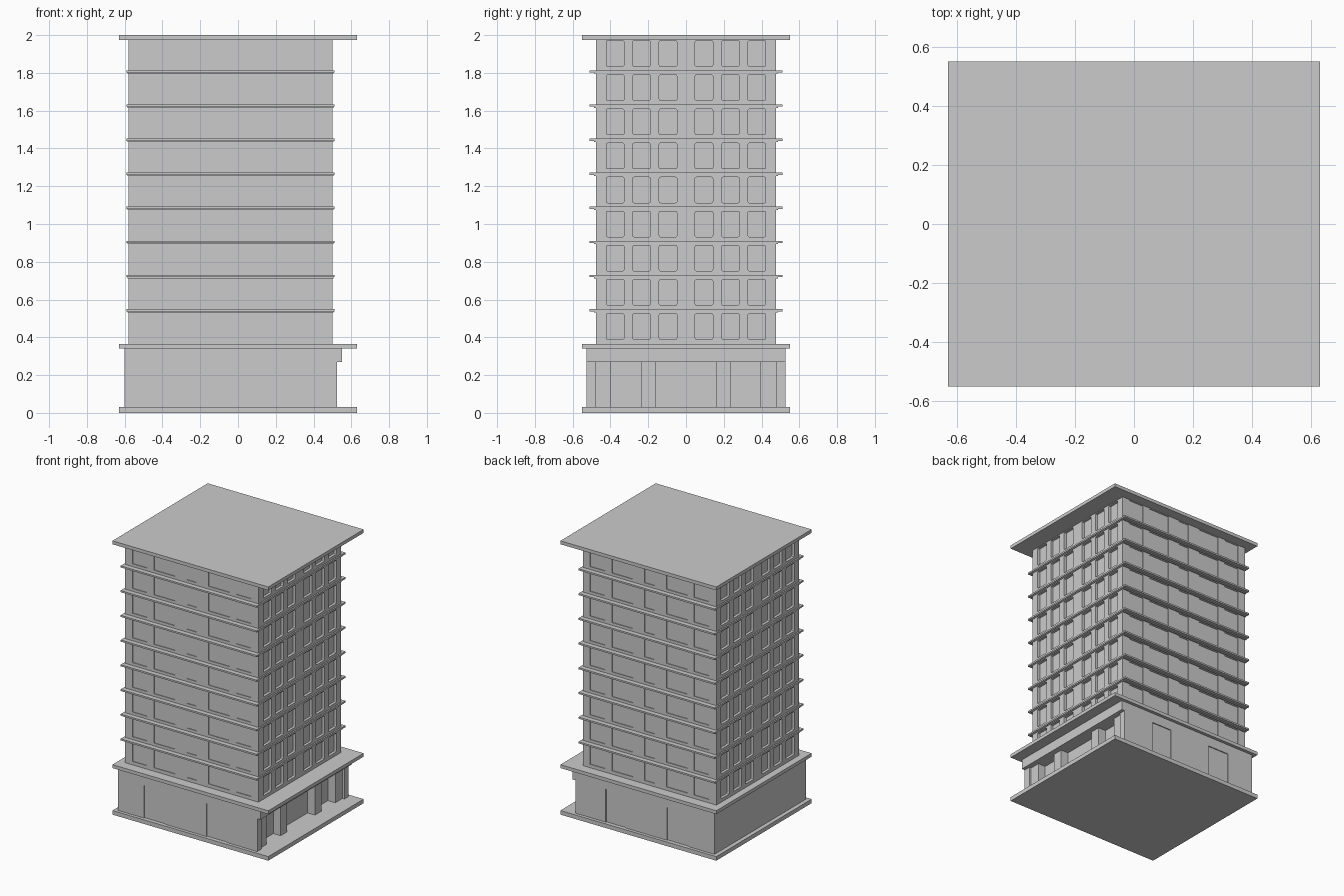
import bpy, bmesh

if "Cube" in bpy.data.objects:
    bpy.data.objects.remove(bpy.data.objects["Cube"])

FLOORS, PITCH = 9, 0.1805


def add_box(bm, x0, x1, y0, y1, z0, z1, round_x=0.0):
    """Add a box; optionally round the edges running along x."""
    verts = bmesh.ops.create_cube(bm, size=1)["verts"]
    for v in verts:
        v.co.x = x1 if v.co.x > 0 else x0
        v.co.y = y1 if v.co.y > 0 else y0
        v.co.z = z1 if v.co.z > 0 else z0
    if round_x:
        edges = {e for v in verts for e in v.link_edges
                 if abs(e.verts[0].co.x - e.verts[1].co.x) > 1e-4}
        bmesh.ops.bevel(bm, geom=list(edges), offset=round_x, segments=2,
                        profile=0.5, affect='EDGES')


def make(name, boxes):
    bm = bmesh.new()
    for b in boxes:
        add_box(bm, *b)
    bmesh.ops.recalc_face_normals(bm, faces=bm.faces)
    me = bpy.data.meshes.new(name)
    bm.to_mesh(me)
    bm.free()
    ob = bpy.data.objects.new(name, me)
    bpy.context.collection.objects.link(ob)
    return ob


def cut(target, cutter):
    mod = target.modifiers.new("openings", 'BOOLEAN')
    mod.operation = 'DIFFERENCE'
    mod.solver = 'EXACT'
    mod.object = cutter
    cutter.hide_render = True
    cutter.hide_set(True)


# Flat slabs: base, podium roof, main roof
for name, z0, z1 in (("base_slab", 0, 0.03), ("podium_roof_slab", 0.34, 0.365),
                     ("roof_slab", 1.975, 2.0)):
    make(name, [(-0.63, 0.63, -0.55, 0.55, z0, z1)])

# Ground floor with shop front recess on the right and shallow doors front and back
ground = make("ground_floor", [(-0.6, 0.525, -0.527, 0.527, 0.03, 0.34)])
openings = [(0.45, 0.7, -0.478, 0.478, 0.02, 0.27)]
for x0, x1 in ((-0.39, -0.215), (0.115, 0.28)):
    openings.append((x0, x1, -0.6, -0.52, 0.02, 0.27))
    openings.append((x0, x1, 0.52, 0.6, 0.02, 0.27))
cut(ground, make("ground_floor_cutter", openings))

# Shop front piers and the fascia above them
make("shop_front_piers", [(0.44, 0.51, y0, y1, 0.03, 0.27) for y0, y1 in
                          ((-0.48, -0.40), (-0.235, -0.16), (0.16, 0.235), (0.395, 0.48))])
make("shop_fascia", [(0.52, 0.55, -0.527, 0.527, 0.27, 0.34)])

# Tower with recessed side windows and very shallow front and back windows
tower = make("tower", [(-0.58, 0.50, -0.477, 0.477, 0.365, 1.975)])
windows = []
for floor in range(FLOORS):
    z0 = 0.39 + floor * PITCH
    z1 = z0 + 0.136
    for s in (-1, 1):
        for c in (0.095, 0.235, 0.375):
            y0, y1 = s * c - 0.047, s * c + 0.047
            windows.append((0.48, 0.6, y0, y1, z0, z1, 0.008))
            windows.append((-0.7, -0.56, y0, y1, z0, z1, 0.008))
        for c, w in ((0, 0.08), (0.22, 0.17), (-0.22, 0.17), (0.42, 0.12), (-0.42, 0.12)):
            y0, y1 = sorted((s * 0.472, s * 0.6))
            windows.append((c - 0.04 - w / 2, c - 0.04 + w / 2, y0, y1, z0, z1))
cut(tower, make("window_cutter", windows))

# Floor ledges, each with a small moulding underneath
for i in range(FLOORS - 1):
    z = 0.538 + i * PITCH
    make(f"floor_ledge_{i + 1}", [(-0.59, 0.51, -0.512, 0.512, z, z + 0.012),
                                  (-0.585, 0.505, -0.487, 0.487, z - 0.006, z)])
